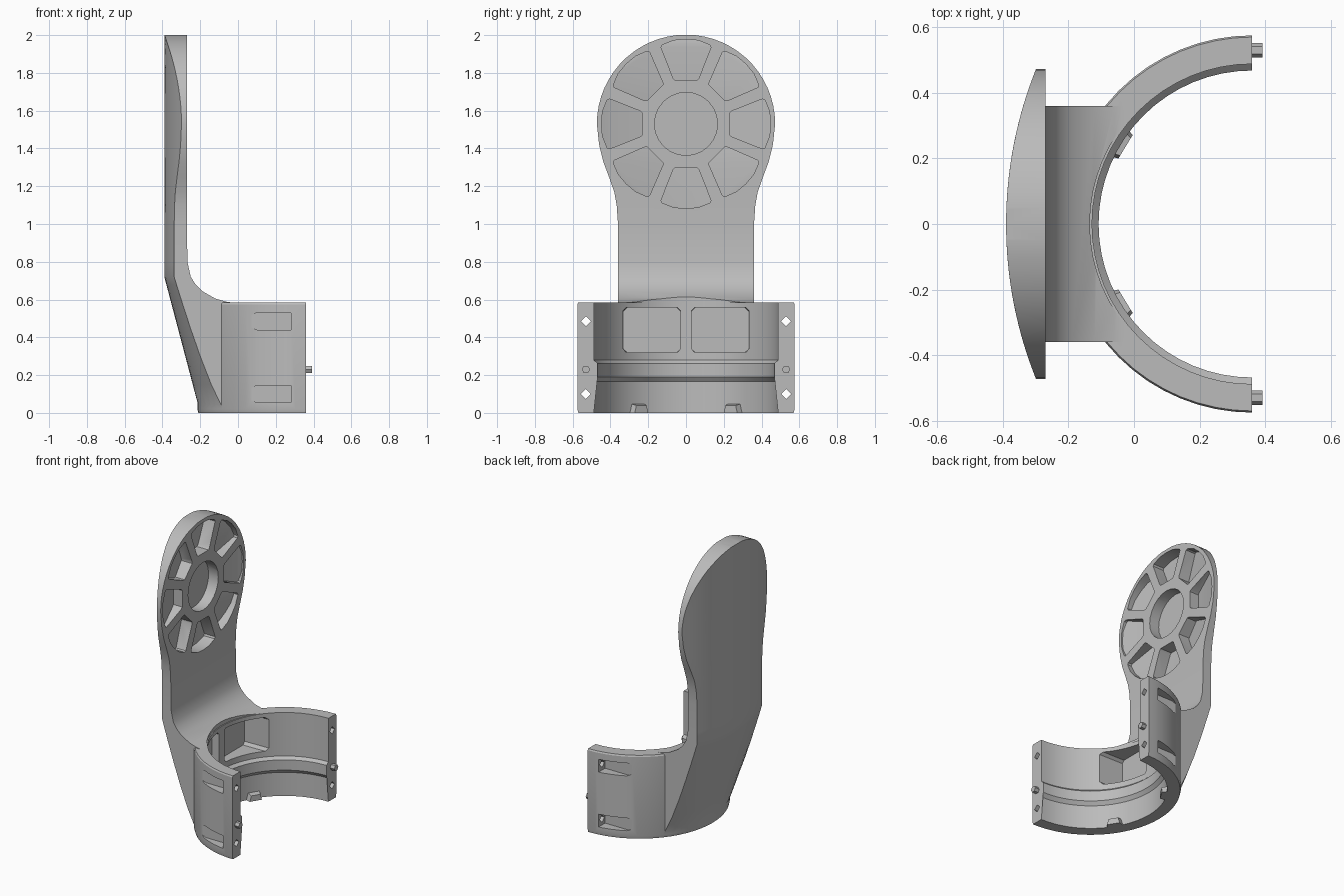
import bpy, bmesh, math
from math import sin, cos, pi, sqrt

if "Cube" in bpy.data.objects:
    bpy.data.objects.remove(bpy.data.objects["Cube"], do_unlink=True)

grey = bpy.data.materials.new("plain grey")
grey.use_nodes = True
GREY = (0.5, 0.5, 0.5, 1)
grey.diffuse_color = GREY
grey.node_tree.nodes["Principled BSDF"].inputs["Base Color"].default_value = GREY

CX = 0.36            # axis of the half ring
DISC_Z = 1.53        # centre of the spoked disc
TOP = 0.585          # ring height


def loft(name, sections):
    """Solid through closed sections that share one point count."""
    bm = bmesh.new()
    rows = [[bm.verts.new(p) for p in s] for s in sections]
    n = len(rows[0])
    for a, b in zip(rows, rows[1:]):
        for i in range(n):
            j = (i + 1) % n
            bm.faces.new((a[i], a[j], b[j], b[i]))
    bm.faces.new(rows[0])
    bm.faces.new(rows[-1])
    bmesh.ops.triangulate(bm, faces=[f for f in bm.faces if len(f.verts) > 4])
    bmesh.ops.recalc_face_normals(bm, faces=bm.faces)
    me = bpy.data.meshes.new(name)
    bm.to_mesh(me)
    bm.free()
    me.materials.append(grey)
    ob = bpy.data.objects.new(name, me)
    bpy.context.collection.objects.link(ob)
    return ob


def prism(name, pts, near, far):
    return loft(name, [[near(*p) for p in pts], [far(*p) for p in pts]])


def select(ob):
    bpy.ops.object.select_all(action="DESELECT")
    ob.select_set(True)
    bpy.context.view_layer.objects.active = ob


def combine(ob, other, operation="DIFFERENCE"):
    select(ob)
    mod = ob.modifiers.new("combine", "BOOLEAN")
    mod.operation, mod.solver, mod.object = operation, "EXACT", other
    bpy.ops.object.modifier_apply(modifier=mod.name)
    bpy.data.objects.remove(other, do_unlink=True)


def polygon(cx, cy, r, n):
    return [(cx + r * cos(2 * pi * i / n), cy + r * sin(2 * pi * i / n)) for i in range(n)]


def back_x(y, z):
    """Curved rear surface, upright above and leaning in towards the base."""
    t = min(1, z / 0.72)
    r = 0.56 + 0.71 * t
    return -0.2 - 0.19 * t + r - sqrt(r * r - y * y)


# Upright plate: height, half width, front position
rows = [(0.003, 0.36, 0), (0.15, 0.36, 0), (0.3, 0.36, 0), (0.45, 0.36, 0),
        (0.58, 0.36, 0), (0.588, 0.36, -0.06), (0.605, 0.36, -0.12),
        (0.645, 0.36, -0.19), (0.68, 0.36, -0.225), (0.72, 0.36, -0.25),
        (0.8, 0.36, -0.268), (1.0, 0.36, -0.27), (1.1, 0.367, -0.27),
        (1.17, 0.38, -0.27), (1.25, 0.408, -0.27), (1.33, 0.438, -0.27),
        (1.42, 0.46, -0.27)]
for i in range(0, 14):
    a = math.radians(i * 6)
    rows.append((DISC_Z + 0.472 * sin(a), 0.472 * cos(a), -0.27))
rows.append((2.0, 0.1 * 0.5, -0.27))

sections = []
for z, w, front in rows:
    ys = [w * (i / 8 - 1) for i in range(17)]
    sections.append([(back_x(y, z), y, z) for y in ys] + [(front, w, z), (front, -w, z)])
body = loft("upright_and_cuff", sections)

# Clear the bore through the foot of the plate
bore = prism("bore", polygon(CX, 0, 0.495, 64),
             lambda x, y: (x, y, -0.1), lambda x, y: (x, y, 0.75))
combine(body, bore)

# Half ring with an inner ridge
profile = [(0.57, 0), (0.575, 0.02), (0.575, TOP - 0.01), (0.57, TOP), (0.488, TOP),
           (0.488, 0.28), (0.468, 0.262), (0.468, 0.19), (0.488, 0.165), (0.488, 0)]
ring = loft("ring", [[(CX - r * sin(pi * i / 32), r * cos(pi * i / 32), z)
                      for r, z in profile] for i in range(33)])
combine(body, ring, "UNION")

# Eight wedge pockets between the spokes, floors following the curved back
wedge = [(-0.058, 0.232), (0.058, 0.232), (0.068, 0.242), (0.132, 0.405), (0.126, 0.418),
         (0.065, 0.442), (0, 0.448), (-0.065, 0.442), (-0.126, 0.418), (-0.132, 0.405),
         (-0.068, 0.242)]
for k in range(8):
    c, s = cos(k * pi / 4), sin(k * pi / 4)
    pts = [(u * c - v * s, DISC_Z + u * s + v * c) for u, v in wedge]
    combine(body, prism("pocket", pts, lambda y, z: (-0.2, y, z),
                        lambda y, z: (min(back_x(y, z) + 0.03, -0.28), y, z)))

# Round pocket at the hub
combine(body, prism("hub", polygon(0, DISC_Z, 0.167, 24),
                    lambda y, z: (-0.2, y, z), lambda y, z: (-0.345, y, z)))

window = [(0.04, 0.32), (0.32, 0.32), (0.338, 0.34), (0.338, 0.54), (0.32, 0.557),
          (0.04, 0.557), (0.022, 0.54), (0.022, 0.34)]
slot = [(0.05, 0.025), (0.1, 0.045), (0.28, 0.045), (0.28, -0.045), (0.1, -0.045),
        (0.05, -0.025)]
for side in (1, -1):
    # Deep windows inside the ring
    combine(body, prism("window", window, lambda y, z: (0.15, side * y, z),
                        lambda y, z: (-0.18, side * (0.18 + (y - 0.18) * 0.95), z)))
    for h in (0.1, 0.485):
        # Outer slots with bolt holes reaching the end faces
        combine(body, prism("slot", slot, lambda x, z: (x, side * 0.497, h + z),
                            lambda x, z: (x, side * 0.7, h + z)))
        combine(body, prism("bolt_hole", polygon(side * 0.53, h, 0.026, 4),
                            lambda y, z: (0.25, y, z), lambda y, z: (0.45, y, z)))

select(body)
bpy.ops.object.shade_smooth_by_angle(angle=math.radians(25))

for side, word in ((1, "left"), (-1, "right")):
    # Locating pins on the end faces
    prism("pin_" + word, polygon(side * 0.53, 0.23, 0.022, 6),
          lambda y, z: (0.34, y, z), lambda y, z: (0.392, y, z))
    # Small tapered tabs at the foot of the bore
    a = math.radians(148.6)
    tab = [(-0.06, 0), (0.06, 0), (0.045, 0.05), (-0.045, 0.05)]

    def place(r, t, z):
        return (CX + r * cos(a) - t * sin(a), side * (r * sin(a) + t * cos(a)), z)

    prism("tab_" + word, tab, lambda t, z: place(0.51, t, z),
          lambda t, z: place(0.452, t * 0.7, z * 0.8))
